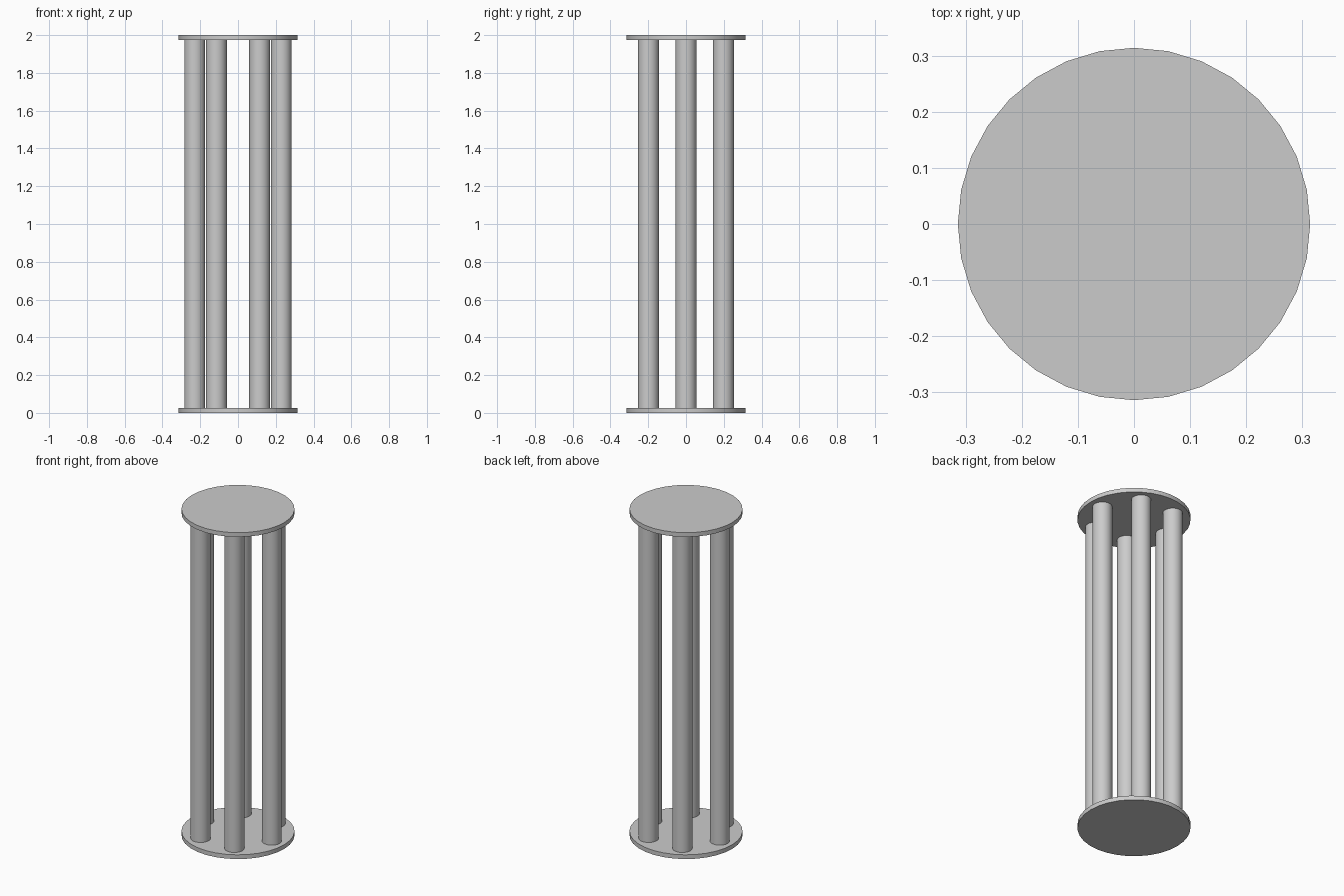
import bpy
import math

cube = bpy.data.objects.get("Cube")
if cube:
    bpy.data.objects.remove(cube, do_unlink=True)

HEIGHT = 2.0
PLATE_RADIUS, PLATE_THICKNESS = 0.314, 0.026
COLUMN_RADIUS, RING_RADIUS, COLUMN_COUNT = 0.055, 0.229, 6

grey = bpy.data.materials.new("plain grey")
grey.use_nodes = True
colour = (0.6, 0.6, 0.6, 1.0)
grey.diffuse_color = colour
grey.node_tree.nodes["Principled BSDF"].inputs["Base Color"].default_value = colour


def cylinder(name, radius, bottom, top, x=0.0, y=0.0):
    bpy.ops.mesh.primitive_cylinder_add(
        vertices=32, radius=radius, depth=top - bottom,
        location=(x, y, (bottom + top) / 2))
    obj = bpy.context.object
    obj.name = name
    obj.data.materials.append(grey)
    bpy.ops.object.shade_smooth_by_angle(angle=math.radians(30))
    return obj


# Round end plates
cylinder("bottom_plate", PLATE_RADIUS, 0.0, PLATE_THICKNESS)
cylinder("top_plate", PLATE_RADIUS, HEIGHT - PLATE_THICKNESS, HEIGHT)

# Ring of columns between the plates
for i in range(COLUMN_COUNT):
    angle = math.tau * i / COLUMN_COUNT
    cylinder(f"column_{i + 1}", COLUMN_RADIUS,
             PLATE_THICKNESS, HEIGHT - PLATE_THICKNESS,
             RING_RADIUS * math.cos(angle), RING_RADIUS * math.sin(angle))
